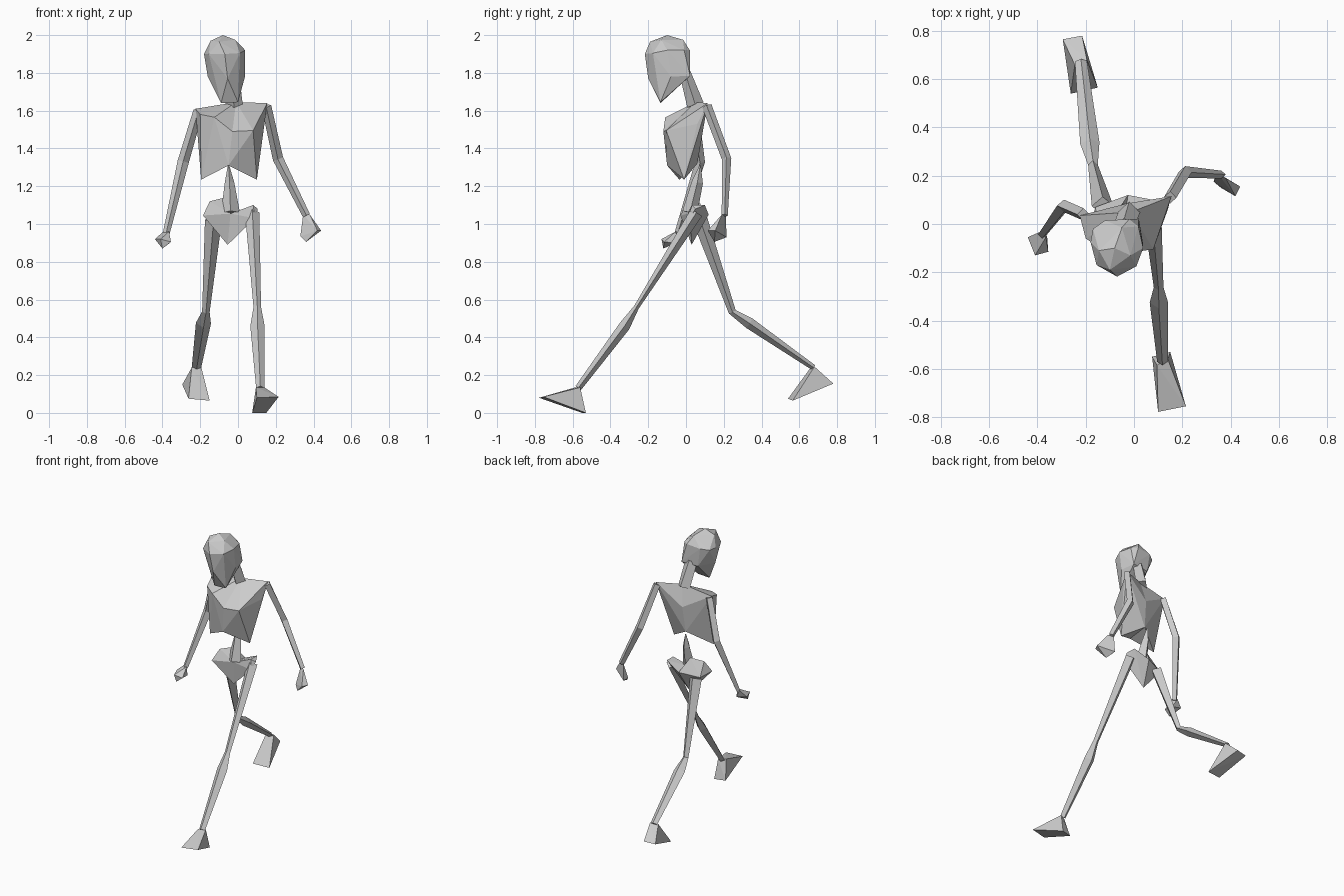
import bpy, bmesh
from mathutils import Vector as V


def finish(bm, name):
    bmesh.ops.recalc_face_normals(bm, faces=bm.faces[:])
    me = bpy.data.meshes.new(name)
    bm.to_mesh(me)
    bm.free()
    ob = bpy.data.objects.new(name, me)
    bpy.context.collection.objects.link(ob)
    return ob


def add_hull(bm, pts, open_pts=()):
    """Convex faceted piece; faces lying wholly on open_pts are removed."""
    verts = [bm.verts.new(p) for p in pts]
    seam = set(v for v, p in zip(verts, pts) if p in open_pts)
    res = bmesh.ops.convex_hull(bm, input=verts)
    unused = [v for v in res["geom_interior"] if isinstance(v, bmesh.types.BMVert)]
    bmesh.ops.delete(bm, geom=unused, context='VERTS')
    caps = [f for f in bm.faces if seam and all(v in seam for v in f.verts)]
    bmesh.ops.delete(bm, geom=caps, context='FACES_ONLY')


def hull(name, pts):
    bm = bmesh.new()
    add_hull(bm, pts)
    return finish(bm, name)


def limb(name, stations):
    """Four-sided tube through (x, y, z, half width, half depth) stations."""
    bm = bmesh.new()
    c = [V(s[:3]) for s in stations]
    rings = []
    for i, s in enumerate(stations):
        t = (c[min(i + 1, len(c) - 1)] - c[max(i - 1, 0)]).normalized()
        n = t.cross(V((1, 0, 0))).normalized()
        side = n.cross(t)
        rings.append([bm.verts.new(c[i] + o) for o in
                      (side * s[3], n * s[4], -side * s[3], -n * s[4])])
    for a, b in zip(rings, rings[1:]):
        for k in range(4):
            bm.faces.new((a[k], a[k - 1], b[k - 1], b[k]))
    bm.faces.new(rings[0])
    bm.faces.new(rings[-1])
    return finish(bm, name)


# Head: crown, upper ring, brow ring, jaw ring, chin
hull("head", [
    (-.08, -.1, 2), (-.145, -.11, 1.97), (-.1, -.19, 1.965), (-.015, -.13, 1.975), (-.05, -.015, 1.975),
    (-.18, -.075, 1.9), (-.155, -.17, 1.9), (-.07, -.218, 1.9), (.01, -.175, 1.905), (.038, -.1, 1.92),
    (.018, -.01, 1.92), (-.02, .02, 1.92), (-.12, .015, 1.91), (-.17, -.02, 1.9),
    (-.16, -.1, 1.78), (.037, -.08, 1.78), (-.055, -.2, 1.77), (-.1, .01, 1.78), (.02, .022, 1.785),
    (-.09, -.135, 1.64), (0, -.135, 1.645)])
limb("neck", [(-.04, -.005, 1.8, .045, .03), (-.02, .05, 1.63, .045, .045)])

# Ribcage: two faceted halves meeting on a centre seam, leaving a rib arch below
seam = [(-.01, .05, 1.645), (-.03, -.12, 1.49), (-.05, -.1, 1.31), (-.03, .085, 1.5), (-.04, .06, 1.32)]
bm = bmesh.new()
add_hull(bm, seam + [(-.225, .035, 1.61), (-.2, -.06, 1.58), (-.125, -.11, 1.565), (-.195, -.035, 1.235)], seam)
add_hull(bm, seam + [(.155, .115, 1.64), (.08, -.105, 1.495), (.14, .06, 1.53), (.1, -.01, 1.235)], seam)
bmesh.ops.remove_doubles(bm, verts=bm.verts[:], dist=.001)
finish(bm, "ribcage")

# Spine and pelvis
limb("spine", [(-.05, .075, 1.31, .004, .004), (-.045, .06, 1.22, .025, .03), (-.04, .02, 1.06, .05, .04)])
low = [(-.04, .01, 1.055), (-.055, .03, .89), (-.025, .12, 1.05)]
bm = bmesh.new()
add_hull(bm, low + [(-.185, -.03, 1.045), (-.15, .01, 1.12), (-.07, .05, 1.14), (-.16, .07, 1.03)], low)
add_hull(bm, low + [(.08, .03, 1.1), (.105, .05, 1.08), (.08, .1, 1.1), (.09, .02, 1.03)], low)
bmesh.ops.remove_doubles(bm, verts=bm.verts[:], dist=.001)
finish(bm, "pelvis")

# Legs
limb("front_leg", [(.075, .055, 1.06, .038, .035), (.102, -.262, .56, .02, .014),
                   (.103, -.325, .46, .038, .03), (.118, -.57, .132, .022, .018)])
limb("back_leg", [(-.13, .075, 1.02, .045, .04), (-.17, .245, .535, .02, .02),
                  (-.183, .335, .475, .04, .03), (-.22, .675, .24, .025, .015)])

# Feet: ankle edge, heel edge, toe edge
hull("front_foot", [(.095, -.585, .135), (.14, -.56, .135), (.075, -.55, 0), (.15, -.53, 0),
                    (.1, -.778, .08), (.215, -.755, .085)])
hull("back_foot", [(-.245, .66, .24), (-.195, .68, .245), (-.295, .765, .15), (-.215, .78, .155),
                   (-.262, .54, .075), (-.15, .565, .065)])

# Arms
limb("left_arm", [(-.21, .04, 1.6, .026, .026), (-.29, .075, 1.33, .03, .026), (-.38, -.045, .95, .018, .016)])
limb("right_arm", [(.15, .11, 1.625, .026, .026), (.212, .215, 1.345, .028, .025), (.362, .205, 1.045, .02, .016)])

# Hands
hull("left_hand", [(-.395, -.035, .96), (-.365, -.055, .96), (-.44, -.055, .92), (-.4, -.12, .87),
                   (-.355, -.115, .905), (-.41, -.13, .92), (-.36, -.05, .9)])
hull("right_hand", [(.345, .21, 1.05), (.38, .19, 1.05), (.44, .155, .965), (.42, .115, .965),
                    (.33, .175, .935), (.36, .15, .905), (.34, .215, .93)])
